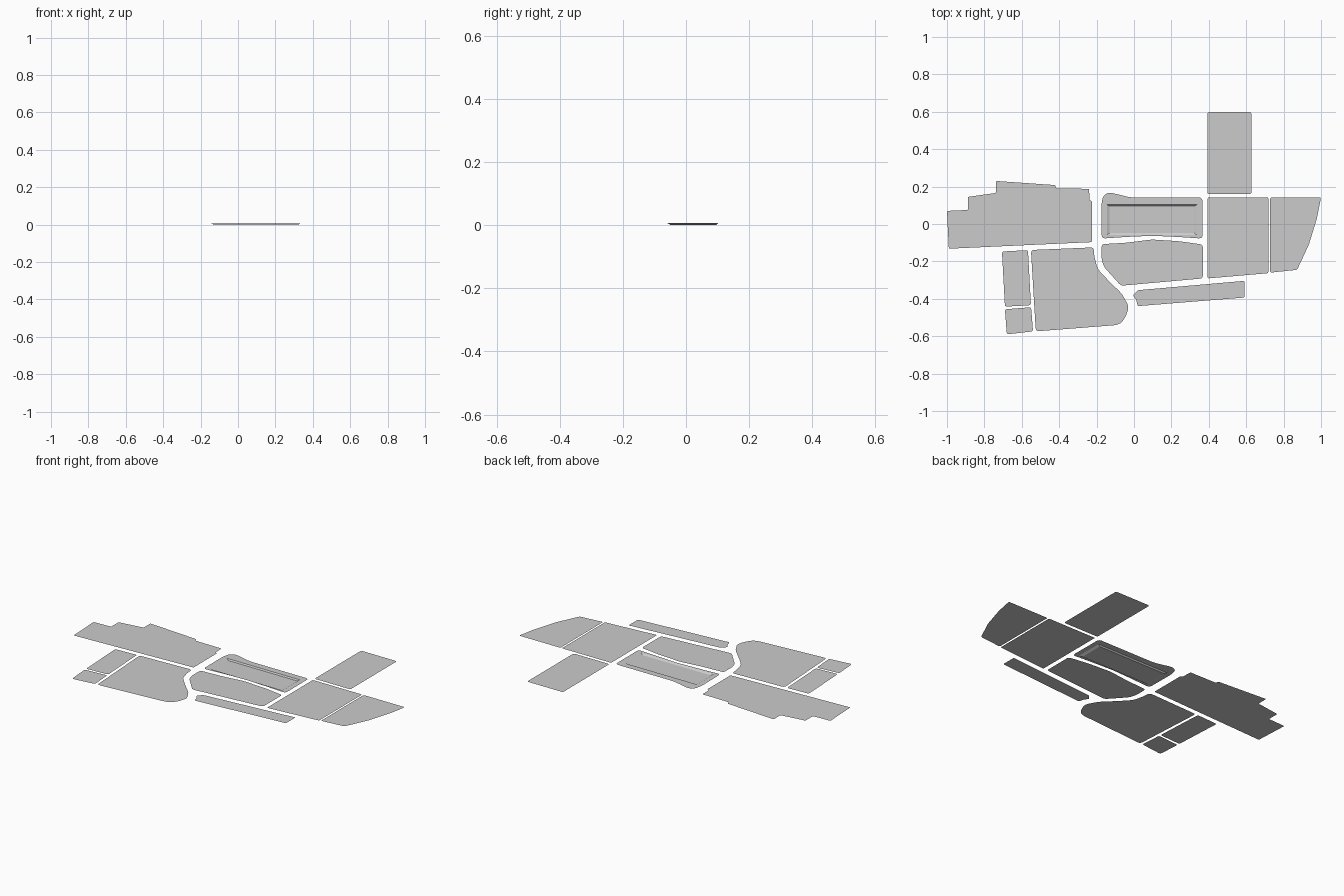
import bpy, bmesh
from mathutils import Vector

if "Cube" in bpy.data.objects:
    bpy.data.objects.remove(bpy.data.objects["Cube"])

Z = 0.007  # sheet height; the tray sinks from here down to 0


def rounded(points, r=0.012, steps=3):
    """Round each corner of a closed outline with a small quadratic arc."""
    pts = [Vector((x, y, Z)) for x, y in points]
    out = []
    for i, p in enumerate(pts):
        a, b = pts[i - 1] - p, pts[(i + 1) % len(pts)] - p
        k = min(r, a.length * 0.45, b.length * 0.45)
        s, e = p + a.normalized() * k, p + b.normalized() * k
        for j in range(steps + 1):
            t = j / steps
            out.append(s * (1 - t) ** 2 + p * 2 * t * (1 - t) + e * t * t)
    return out


def finish(name, bm):
    for f in bm.faces:
        f.normal_update()
        if f.normal.z < 0:
            f.normal_flip()
    me = bpy.data.meshes.new(name)
    bm.to_mesh(me)
    bm.free()
    ob = bpy.data.objects.new(name, me)
    bpy.context.collection.objects.link(ob)
    return ob


def panel(name, points, r=0.012):
    bm = bmesh.new()
    bm.faces.new([bm.verts.new(p) for p in rounded(points, r)])
    bmesh.ops.triangulate(bm, faces=bm.faces[:])
    finish(name, bm)


def rect(x0, x1, y0, y1):
    return [(x0, y0), (x1, y0), (x1, y1), (x0, y1)]


def loop(bm, pts):
    vs = [bm.verts.new(p) for p in pts]
    return vs, [bm.edges.new((vs[i - 1], vs[i])) for i in range(len(vs))]


# Left group
panel("stepped_left_panel", [
    (-1, .07), (-.888, .075), (-.888, .145), (-.738, .166), (-.738, .23),
    (-.42, .208), (-.417, .19), (-.24, .188), (-.238, .127), (-.225, .122),
    (-.225, -.097), (-.99, -.132)], 0.007)
panel("narrow_left_panel", [(-.706, -.147), (-.567, -.14), (-.551, -.434), (-.69, -.442)])
panel("small_corner_panel", [(-.69, -.456), (-.55, -.445), (-.54, -.574), (-.68, -.59)])

# Curved panel, larger radius smooths the flowing right edge
panel("curved_left_panel", [
    (-.551, -.139), (-.215, -.125), (-.213, -.17), (-.195, -.24), (-.139, -.30),
    (-.064, -.374), (-.028, -.44), (-.04, -.487), (-.068, -.53), (-.1, -.541),
    (-.525, -.574)], 0.018)

# Middle group
panel("middle_panel", [
    (-.173, -.108), (-.04, -.1), (.096, -.083), (.24, -.092), (.368, -.11),
    (.368, -.291), (-.07, -.33), (-.16, -.23), (-.173, -.19)], 0.015)
panel("lower_strip", [
    (.02, -.354), (.591, -.304), (.591, -.393), (.02, -.439), (.012, -.405),
    (-.006, -.383)], 0.008)

# Right group
panel("right_panel", [(.394, .142), (.718, .142), (.718, -.263), (.394, -.291)], 0.007)
panel("tapered_right_panel", [
    (.728, .142), (1, .142), (.978, .03), (.935, -.11), (.872, -.245), (.728, -.26)], 0.009)
panel("upright_panel", rect(.392, .628, .16, .598))

# Tray panel: sheet with a hole, sloping walls and a sunken floor
bm = bmesh.new()
_, outer = loop(bm, rounded([
    (-.173, -.078), (-.175, .1), (-.166, .15), (-.134, .17), (-.02, .142),
    (.366, .142), (.367, -.078), (.23, -.069), (.096, -.063), (-.04, -.069)], 0.02))
rim, rim_edges = loop(bm, [(x, y, Z) for x, y in rect(-.145, .336, -.06, .103)])
bmesh.ops.triangle_fill(bm, edges=outer + rim_edges, use_beauty=True)
floor = [bm.verts.new((x, y, 0)) for x, y in rect(-.13, .322, -.048, .096)]
for i in range(4):
    bm.faces.new((rim[i - 1], rim[i], floor[i], floor[i - 1]))
bm.faces.new(floor)
finish("tray_panel", bm)
